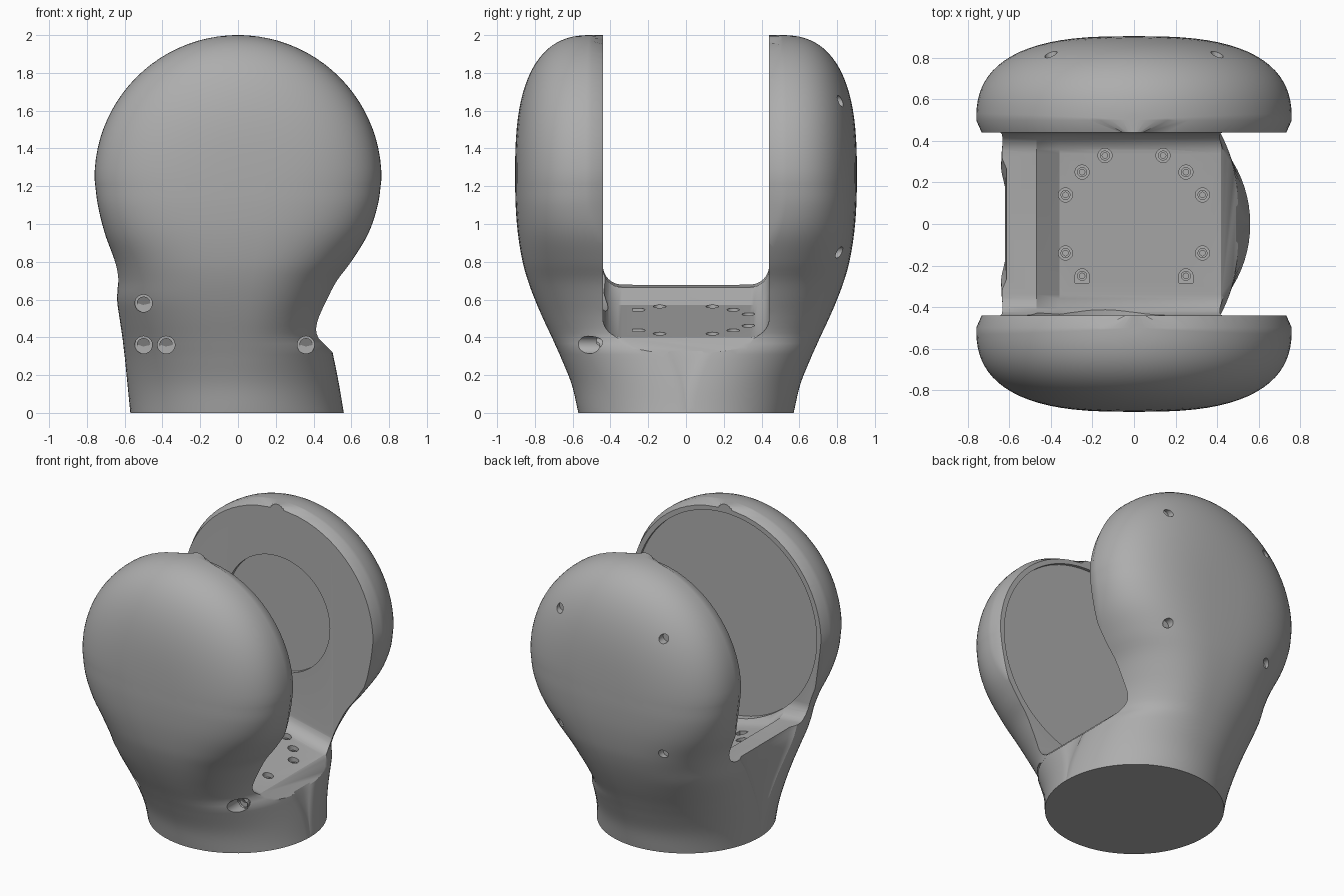
import bpy, bmesh, math
from mathutils import Vector

cube = bpy.data.objects.get("Cube")
if cube:
    bpy.data.objects.remove(cube, do_unlink=True)

grey = bpy.data.materials.new("plain grey")
grey.use_nodes = True
grey.diffuse_color = (0.42, 0.42, 0.42, 1)
grey.node_tree.nodes["Principled BSDF"].inputs["Base Color"].default_value = (0.42, 0.42, 0.42, 1)

HUB, RAD, CHEEK, DEPTH = 1.24, 0.76, 0.5, 0.905   # cheek disc centre, radius, start and end
SLOT = 0.44                                       # half width of the slot


def make_object(name, bm):
    bmesh.ops.recalc_face_normals(bm, faces=bm.faces)
    mesh = bpy.data.meshes.new(name)
    bm.to_mesh(mesh)
    bm.free()
    mesh.materials.append(grey)
    obj = bpy.data.objects.new(name, mesh)
    bpy.context.collection.objects.link(obj)
    return obj


def activate(obj):
    bpy.ops.object.select_all(action='DESELECT')
    obj.select_set(True)
    bpy.context.view_layer.objects.active = obj


def loft(rings):
    bm = bmesh.new()
    rows = [[bm.verts.new(p) for p in ring] for ring in rings]
    n = len(rows[0])
    for lo, hi in zip(rows, rows[1:]):
        for i in range(n):
            j = (i + 1) % n
            bm.faces.new((lo[i], lo[j], hi[j], hi[i]))
    bm.faces.new(rows[0])
    bm.faces.new(rows[-1])
    return bm


def cylinder(bm, start, end, radius, sides=32):
    a, b = Vector(start), Vector(end)
    axis = b - a
    made = bmesh.ops.create_cone(bm, cap_ends=True, segments=sides, radius1=radius,
                                 radius2=radius, depth=axis.length)["verts"]
    turn = Vector((0, 0, 1)).rotation_difference(axis)
    for v in made:
        v.co = turn @ v.co + (a + b) / 2
    return made


def cut(obj, cutter, overlaps=False):
    activate(obj)
    mod = obj.modifiers.new("cut", 'BOOLEAN')
    mod.object = cutter
    mod.solver = 'EXACT'
    mod.use_self = overlaps
    bpy.ops.object.modifier_apply(modifier=mod.name)
    bpy.data.objects.remove(cutter, do_unlink=True)


# Height, reach to -x, reach to +x, reach in y
PROFILE = [(0, .57, .56, .57), (.15, .585, .535, .605), (.3, .6, .505, .665),
           (.34, .605, .495, .683), (.4, .612, .455, .71), (.5, .627, .458, .757),
           (.6, .64, .487, .8), (.7, .636, .53, .837), (.8, .652, .6, .865),
           (.95, .705, .69, .89), (1.1, .742, .74, .902), (HUB, RAD, RAD, DEPTH)]


def slope(i, k):
    p, q = PROFILE[max(i - 1, 0)], PROFILE[min(i + 1, len(PROFILE) - 1)]
    return (q[k] - p[k]) / (q[0] - p[0])


def reach(z, k):
    i = max(j for j in range(len(PROFILE) - 1) if PROFILE[j][0] <= z)
    p, q = PROFILE[i], PROFILE[i + 1]
    h = q[0] - p[0]
    t = (z - p[0]) / h
    s = t * t * (3 - 2 * t)
    return (p[k] * (1 - s) + q[k] * s + h * t * (1 - t) ** 2 * slope(i, k)
            - h * t * t * (1 - t) * slope(i + 1, k))


STEPS = 20


def quarter_low(z, k):
    s = min(z / 1.15, 1)
    s = s * s * (3 - 2 * s)
    a, b, c = reach(z, k), reach(z, 3), CHEEK * s
    p, q = 2 + 0.5 * s, 2 + 0.8 * s
    pts = [(a - 0.035 * s, 0), (a - 0.035 * s, c * 0.84)]
    for i in range(STEPS + 1):
        u = math.sin(math.pi / 2 * i / STEPS)
        pts.append((a * max(1 - u ** p, 0) ** (1 / q), c + (b - c) * u))
    return pts


def quarter_high(z):
    dz = z - HUB
    b = CHEEK + (DEPTH - CHEEK) * max(1 - (dz / RAD) ** 2.8, 0) ** 0.4

    def width(r):
        return math.sqrt(max(r * r - dz * dz, 4e-6))
    pts = [(width(RAD - 0.035), 0), (width(RAD - 0.035), CHEEK * 0.84)]
    for i in range(STEPS + 1):
        y = CHEEK + (b - CHEEK) * math.sin(math.pi / 2 * i / STEPS)
        v = min((y - CHEEK) / (DEPTH - CHEEK), 1)
        pts.append((0 if i == STEPS else width(RAD * (1 - v ** 2.5) ** (1 / 2.8)), y))
    return pts


def ring(z):
    if z < HUB:
        left, right = quarter_low(z, 1), quarter_low(z, 2)
    else:
        left = right = quarter_high(z)
    pts = [(x, y) for x, y in right] + [(-x, y) for x, y in left[-2::-1]]
    pts += [(-x, -y) for x, y in left[1:]] + [(x, -y) for x, y in right[-2:0:-1]]
    return [(x, y, z) for x, y in pts]


# Yoke body: round foot growing into two disc-shaped cheeks
levels = [HUB * i / 44 for i in range(44)]
levels += [HUB + RAD * math.sin(math.pi / 2 * i / 22) for i in range(22)]
levels.append(HUB + RAD * 0.9995)
yoke = make_object("yoke_body", loft([ring(z) for z in levels]))

# Slot between the cheeks, with a sloping floor and filleted corners
FLOOR = [(-.9, .7), (-.64, .68), (-.47, .665), (-.36, .57), (.42, .4), (.5, .32), (.9, .3)]
rings = []
for x, f in FLOOR:
    half = [(SLOT, 2.3)]
    for i in range(9):
        t = math.pi / 2 * i / 8
        half.append((SLOT - 0.1 + 0.1 * math.cos(t), f + 0.1 - 0.1 * math.sin(t)))
    rings.append([(x, y, z) for y, z in half] + [(x, -y, z) for y, z in half[::-1]])
cut(yoke, make_object("slot_cutter", loft(rings)))

# Recessed discs on the inner faces of the cheeks
bm = bmesh.new()
cylinder(bm, (0, 0.40, HUB), (0, SLOT + 0.03, HUB), 0.4, 64)
cylinder(bm, (0, -0.40, HUB), (0, -SLOT - 0.02, HUB), 0.7, 96)
cut(yoke, make_object("recess_cutter", bm))

# Bolt holes: floor, front counterbores and back cover
floor_bolts = [(s * x, y) for s in (-1, 1)
               for x, y in ((.33, .14), (.25, .25), (.14, .33), (.33, -.14), (.25, -.25))]
front_bolts = [(-.5, .58, -.55), (-.5, .36, -.38), (-.38, .36, -.5), (.36, .36, -.44)]


def floor_height(x):
    return 0.57 - 0.218 * (x + 0.36)


bm = bmesh.new()
for x, y in floor_bolts:
    h = floor_height(x)
    cylinder(bm, (x, y, h - 0.04), (x, y, h + 0.08), 0.034, 24)
for x, z, y in front_bolts:
    cylinder(bm, (x, -1.1, z), (x, y, z), 0.046)
for x in (-0.4, 0.4):
    for z in (0.85, 1.65):
        cylinder(bm, (x, 0.78, z), (x, 1, z), 0.03, 24)
cut(yoke, make_object("hole_cutter", bm))

# Square notches beside the two front floor bolts
bm = bmesh.new()
for x in (-0.25, 0.25):
    box = bmesh.ops.create_cube(bm, size=1)["verts"]
    for v in box:
        v.co = Vector((v.co.x * 0.068 + x, v.co.y * 0.036 - 0.266,
                       v.co.z * 0.1 + floor_height(x) + 0.01))
cut(yoke, make_object("notch_cutter", bm))

activate(yoke)
bpy.ops.object.shade_smooth_by_angle(angle=math.radians(28))


# Bolt heads with hex sockets
def bolt(bm, base, axis, radius):
    base, axis = Vector(base), Vector(axis)
    top = base + axis * 0.018
    head = cylinder(bm, base - axis * 0.01, top, radius, 18)
    face = max({f for v in head for f in v.link_faces},
               key=lambda f: f.calc_center_median().dot(axis))
    bmesh.ops.inset_individual(bm, faces=[face], thickness=radius * 0.45)
    socket = bmesh.ops.extrude_discrete_faces(bm, faces=[face])["faces"][0]
    bmesh.ops.translate(bm, verts=socket.verts, vec=-axis * 0.015)


bm = bmesh.new()
for x, y in floor_bolts:
    bolt(bm, (x, y, floor_height(x) - 0.04), (0, 0, 1), 0.024)
make_object("floor_bolts", bm)

bm = bmesh.new()
for x, z, y in front_bolts:
    bolt(bm, (x, y, z), (0, -1, 0), 0.036)
make_object("front_bolts", bm)
